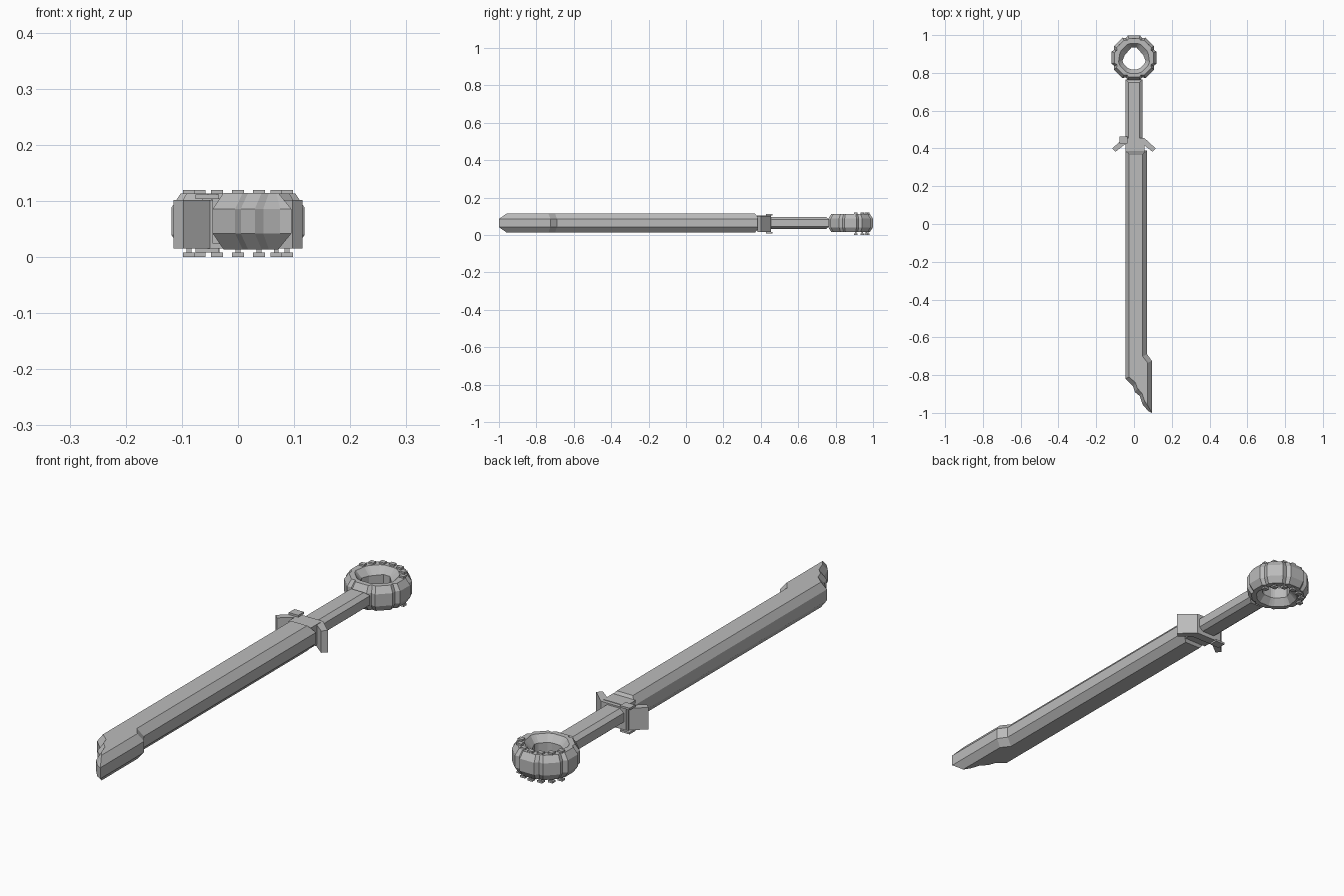
import bpy, bmesh
from math import sin, cos, radians, pi
from mathutils import Matrix

cube = bpy.data.objects.get("Cube")
if cube:
    bpy.data.objects.remove(cube)

steel = bpy.data.materials.new("grey_steel")
steel.use_nodes = True
grey = (0.5, 0.5, 0.5, 1)
steel.diffuse_color = grey
steel.node_tree.nodes["Principled BSDF"].inputs["Base Color"].default_value = grey
MID = 0.064  # height of the sword's middle plane


def finish(name, bm):
    bmesh.ops.recalc_face_normals(bm, faces=bm.faces)
    mesh = bpy.data.meshes.new(name)
    bm.to_mesh(mesh)
    bm.free()
    mesh.materials.append(steel)
    obj = bpy.data.objects.new(name, mesh)
    bpy.context.collection.objects.link(obj)
    return obj


def loft(name, loops, closed=False):
    """Skin equal loops of points; cap the ends unless the loft closes."""
    bm = bmesh.new()
    rings = [[bm.verts.new(p) for p in loop] for loop in loops]
    pairs = list(zip(rings, rings[1:]))
    if closed:
        pairs.append((rings[-1], rings[0]))
    else:
        bm.faces.new(rings[0])
        bm.faces.new(rings[-1])
    for a, b in pairs:
        for i in range(len(a)):
            j = (i + 1) % len(a)
            bm.faces.new((a[i], a[j], b[j], b[i]))
    return finish(name, bm)


def slab(name, outer, inner, half_side, half_flat):
    """Flat outline with vertical sides and chamfers to an inner outline."""
    levels = ((inner, -half_flat), (outer, -half_side),
              (outer, half_side), (inner, half_flat))
    return loft(name, [[(x, y, MID + z) for x, y in line] for line, z in levels])


def box(bm, centre, size):
    bmesh.ops.create_cube(bm, size=1, matrix=Matrix.Translation(centre)
                          @ Matrix.Diagonal((*size, 1)))


def spool(name, x, y, width, half_height):
    """Pin with a square plate at each end."""
    bm = bmesh.new()
    box(bm, (x, y, MID - 0.004), (width * 0.4, width * 0.4, half_height * 2 - 0.004))
    for s in (-1, 1):
        box(bm, (x, y, MID - 0.004 + s * (half_height - 0.004)), (width, width * 0.85, 0.008))
    return finish(name, bm)


# Blade with a wide, broken tip
edge = [(-0.045, 0.39), (-0.045, -0.82), (-0.005, -0.86), (0.005, -0.89),
        (0.03, -0.91), (0.045, -0.955), (0.075, -0.99), (0.095, -1.0),
        (0.095, -0.725), (0.07, -0.69), (0.07, 0.39)]
flat = [(-0.026, 0.37), (-0.026, -0.81), (0.008, -0.84), (0.018, -0.87),
        (0.042, -0.895), (0.055, -0.935), (0.068, -0.955), (0.072, -0.96),
        (0.072, -0.735), (0.045, -0.70), (0.045, 0.37)]
slab("blade", edge, flat, 0.022, 0.05)

# Neck joining blade and guard
bm = bmesh.new()
box(bm, (0.005, 0.41, MID), (0.1, 0.06, 0.08))
finish("blade_neck", bm)

# Guard with swept wings
half = [(0.055, 0.455), (0.115, 0.4), (0.097, 0.383), (0.05, 0.42)]
guard = half + [(-x, y) for x, y in reversed(half)]
loft("guard", [[(x, y, z) for x, y in guard] for z in (0.015, 0.102)])
spool("guard_pin", -0.055, 0.445, 0.042, 0.052)

# Grip
def rect(w, y0, y1):
    return [(-w, y0), (w, y0), (w, y1), (-w, y1)]

slab("grip", rect(0.045, 0.43, 0.765), rect(0.028, 0.435, 0.75), 0.018, 0.032)

# Ring pommel: raised blocks separated by grooves, kite shaped opening
CY = 0.88
sections = []
for k in range(8):
    for offset, scale in ((-15, 1), (15, 1), (22.5, 0.92)):
        a = radians(45 * k + offset)
        hole = 0.063
        if sin(a) > 0:
            hole = 0.07 / (abs(cos(a)) * 1.15 + sin(a))
        rim = max(hole + 0.022, 0.078)
        section = [(0.123 * scale, -0.024), (0.123 * scale, 0.024),
                   (0.106 * scale, 0.049), (rim, 0.049),
                   (hole, 0.022), (hole, -0.022),
                   (rim, -0.049), (0.106 * scale, -0.049)]
        sections.append([(r * cos(a), CY + r * sin(a), MID + z) for r, z in section])
loft("ring_pommel", sections, closed=True)

# Studs around the back of the ring
for i in range(-3, 4):
    a = pi / 2 + radians(24) * i
    spool("ring_stud", 0.092 * cos(a), CY + 0.092 * sin(a), 0.021, 0.06)
